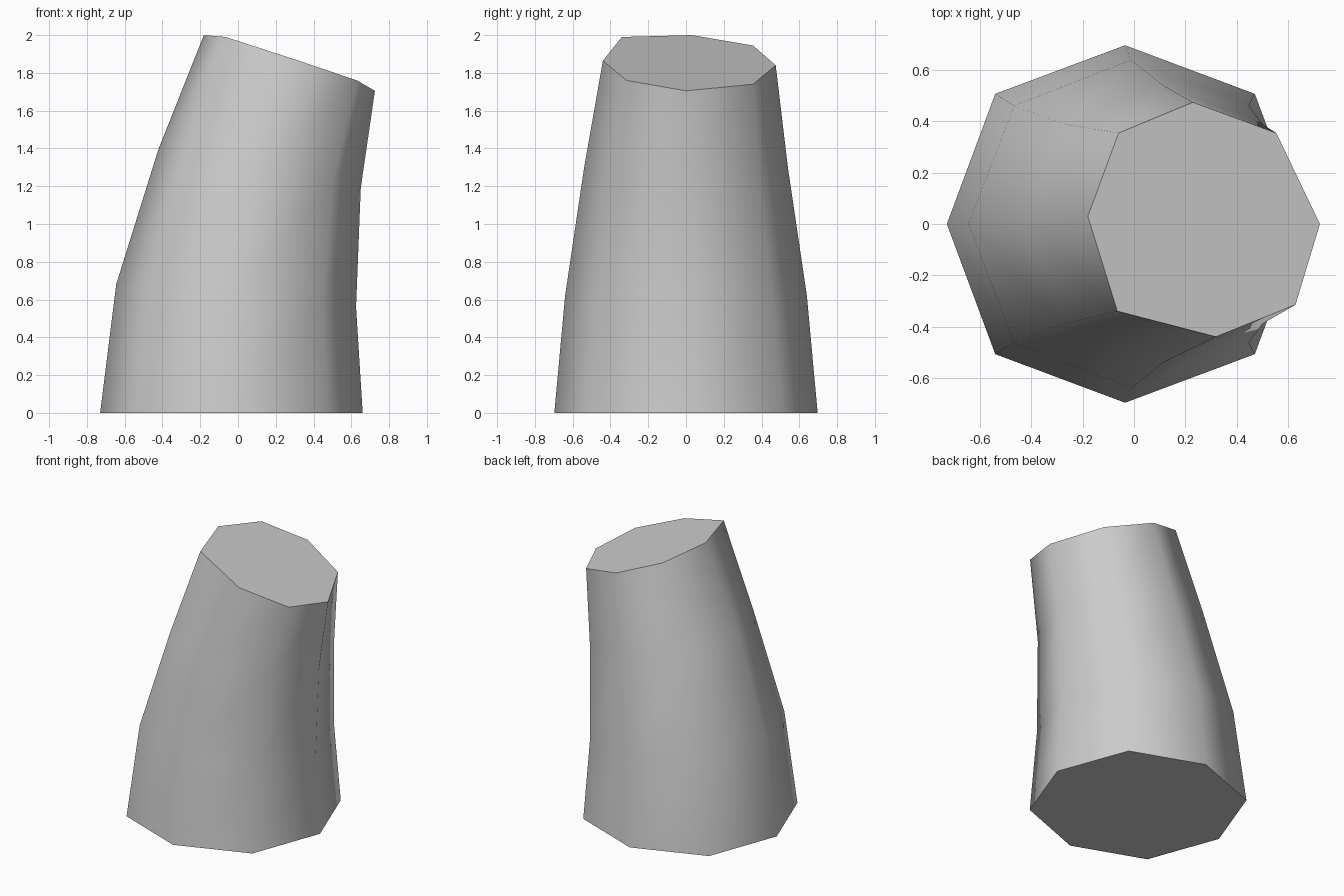
import bpy, bmesh, math
from mathutils import Vector

cube = bpy.data.objects.get("Cube")
if cube:
    bpy.data.objects.remove(cube, do_unlink=True)

# Material
stone = bpy.data.materials.new("plain grey")
stone.use_nodes = True
grey = (0.6, 0.6, 0.6, 1)
stone.diffuse_color = grey
stone.node_tree.nodes["Principled BSDF"].inputs["Base Color"].default_value = grey

SIDES = 8


def ring(cx, z, rx, ry, slope, corner=1.02):
    """Tilted octagon, slightly fuller at the diagonal corners."""
    points = []
    for i in range(SIDES):
        a = math.tau * i / SIDES
        k = corner if i % 2 else 1
        x = rx * k * math.cos(a)
        points.append(Vector((cx + x, ry * k * math.sin(a), z + slope * x)))
    return points


# Cross-sections of the bent, tapering stump, with an uneven cut on top
cut = [(0.725, 0, 1.705), (0.555, 0.355, 1.74), (0.23, 0.475, 1.84),
       (-0.06, 0.355, 1.945), (-0.18, 0.03, 2.0), (-0.065, -0.34, 1.99),
       (0.32, -0.44, 1.865), (0.63, -0.315, 1.76)]
sections = [ring(-0.035, 0, 0.695, 0.697, 0, 1.03),
            ring(-0.01, 0.62, 0.635, 0.64, -0.094),
            ring(0.115, 1.295, 0.535, 0.54, -0.196),
            [Vector(p) for p in cut]]

# Bridge the sections and cap both ends
bm = bmesh.new()
rows = [[bm.verts.new(p) for p in s] for s in sections]
for low, high in zip(rows, rows[1:]):
    for i in range(SIDES):
        j = (i + 1) % SIDES
        bm.faces.new((low[i], low[j], high[j], high[i])).smooth = True
for cap in (rows[0][::-1], rows[-1]):
    face = bm.faces.new(cap)
    for edge in face.edges:
        edge.smooth = False
bm.normal_update()

mesh = bpy.data.meshes.new("bent_stump")
bm.to_mesh(mesh)
bm.free()
mesh.materials.append(stone)
stump = bpy.data.objects.new("bent_stump", mesh)
bpy.context.collection.objects.link(stump)
